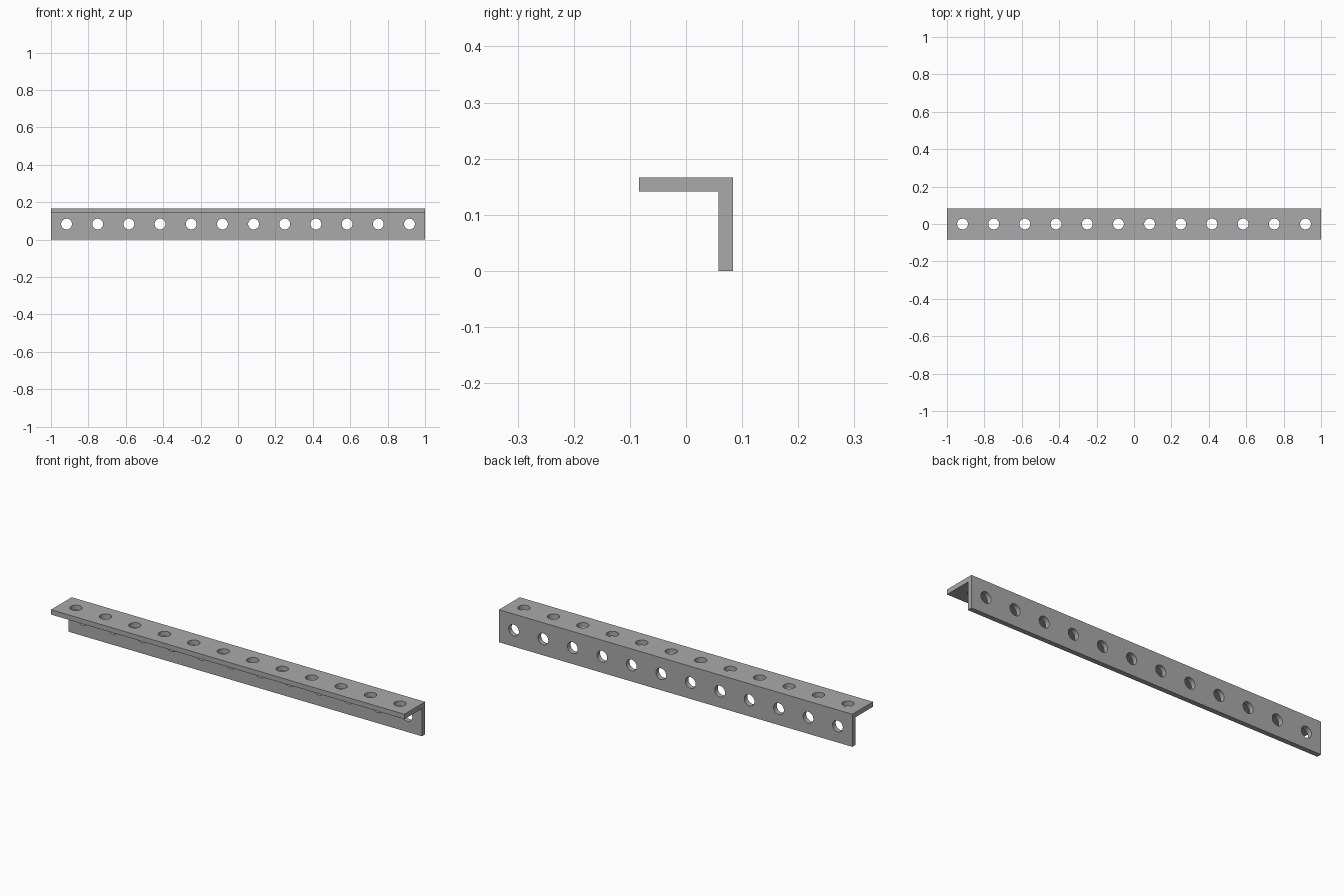
import bpy, bmesh, math
from mathutils import Matrix, Vector

cube = bpy.data.objects.get("Cube")
if cube:
    bpy.data.objects.remove(cube, do_unlink=True)

LENGTH = 2.0
SIDE = LENGTH / 12      # width of each flange
THICK = 0.025
HOLES = 12
RADIUS = 0.029
HALF = SIDE / 2

steel = bpy.data.materials.new("steel grey")
steel.use_nodes = True
grey = (0.40, 0.40, 0.40, 1)
steel.diffuse_color = grey
steel.node_tree.nodes["Principled BSDF"].inputs["Base Color"].default_value = grey


def make_object(name, bm):
    bmesh.ops.recalc_face_normals(bm, faces=bm.faces)
    mesh = bpy.data.meshes.new(name)
    bm.to_mesh(mesh)
    bm.free()
    mesh.materials.append(steel)
    obj = bpy.data.objects.new(name, mesh)
    bpy.context.collection.objects.link(obj)
    return obj


# Angle bar: L-shaped profile extruded along x
inner = HALF - THICK
profile = [(-HALF, SIDE), (HALF, SIDE), (HALF, 0), (inner, 0),
           (inner, SIDE - THICK), (-HALF, SIDE - THICK)]
bm = bmesh.new()
end = bm.faces.new([bm.verts.new((-LENGTH / 2, y, z)) for y, z in profile])
swept = bmesh.ops.extrude_face_region(bm, geom=[end])["geom"]
bmesh.ops.translate(bm, vec=Vector((LENGTH, 0, 0)),
                    verts=[v for v in swept if isinstance(v, bmesh.types.BMVert)])
bar = make_object("angle_bar", bm)

# Hole cutters: one row through each flange
bm = bmesh.new()
upright = Matrix.Identity(4)
sideways = Matrix.Rotation(math.pi / 2, 4, "X")
rows = [((0, SIDE - THICK / 2), upright), ((HALF - THICK / 2, HALF), sideways)]
for i in range(HOLES):
    x = (i + 0.5) * LENGTH / HOLES - LENGTH / 2
    for (y, z), turn in rows:
        bmesh.ops.create_cone(bm, cap_ends=True, segments=32, radius1=RADIUS,
                              radius2=RADIUS, depth=THICK * 2,
                              matrix=Matrix.Translation((x, y, z)) @ turn)
cutter = make_object("hole_cutter", bm)
cutter.hide_render = True

# Drill the holes, then discard the cutter
drill = bar.modifiers.new("holes", "BOOLEAN")
drill.operation = "DIFFERENCE"
drill.solver = "EXACT"
drill.object = cutter
bpy.ops.object.select_all(action="DESELECT")
bpy.context.view_layer.objects.active = bar
bar.select_set(True)
bpy.ops.object.modifier_apply(modifier=drill.name)
bpy.data.objects.remove(cutter, do_unlink=True)
bpy.ops.object.shade_smooth_by_angle(angle=math.radians(30))
